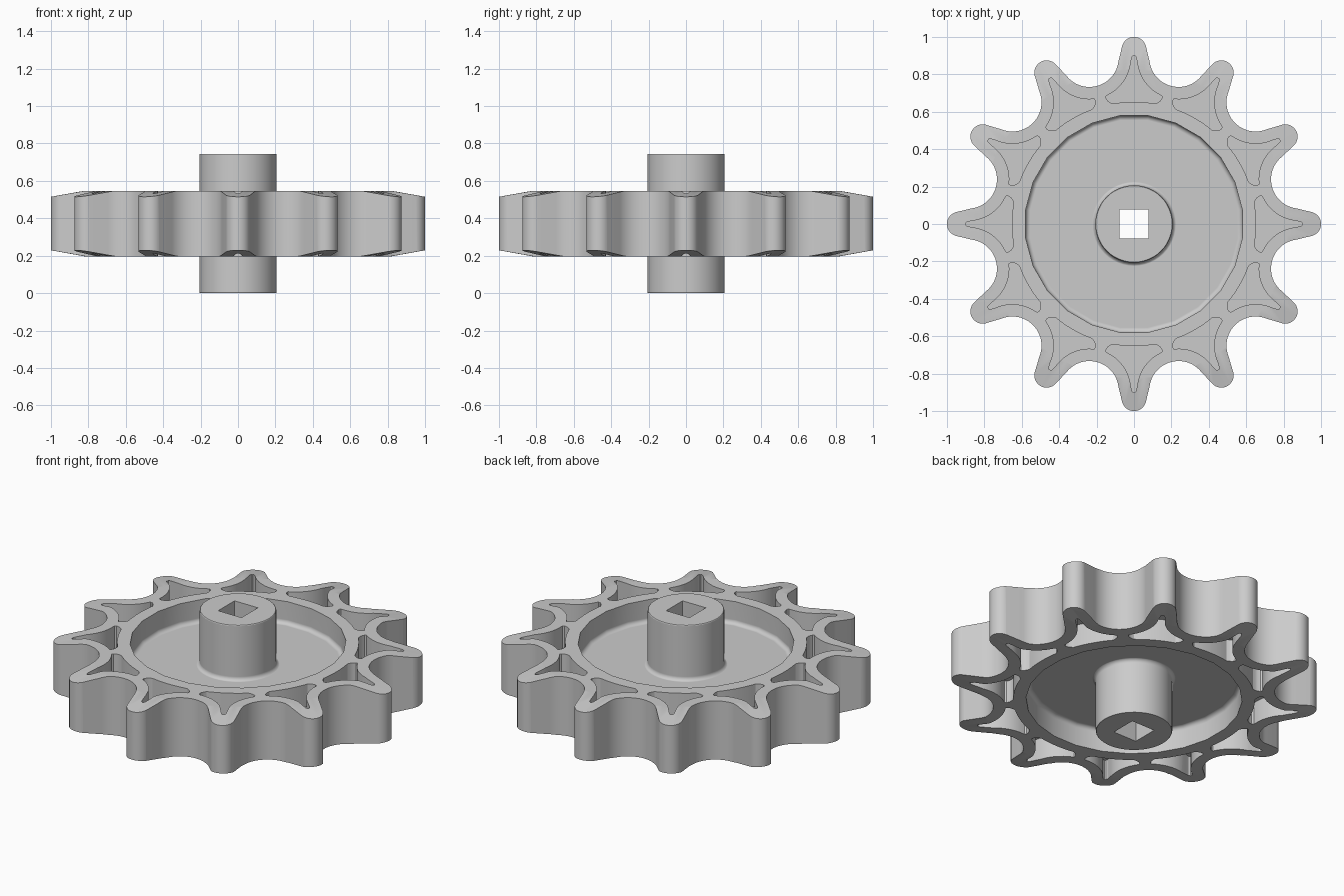
import bpy, bmesh
from math import sin, cos, radians, pi, hypot

if "Cube" in bpy.data.objects:
    bpy.data.objects.remove(bpy.data.objects["Cube"])

TEETH = 12
Z0, Z1 = 0.197, 0.547          # rim faces
W0, W1 = 0.33, 0.414           # thin web faces
TOP = 0.744                    # hub height


def new_object(name, bm):
    bmesh.ops.recalc_face_normals(bm, faces=bm.faces)
    me = bpy.data.meshes.new(name)
    bm.to_mesh(me)
    bm.free()
    ob = bpy.data.objects.new(name, me)
    bpy.context.collection.objects.link(ob)
    return ob


def prism(bm, pts, z0, z1):
    a = [bm.verts.new((x, y, z0)) for x, y in pts]
    b = [bm.verts.new((x, y, z1)) for x, y in pts]
    bm.faces.new(a[::-1])
    bm.faces.new(b)
    for i in range(len(pts)):
        j = (i + 1) % len(pts)
        bm.faces.new((a[i], a[j], b[j], b[i]))


def lathe(bm, profile, n, phase=0.0):
    """Closed solid of revolution; profile runs bottom to top, off the axis."""
    rings = [[bm.verts.new((r * cos(phase + 2 * pi * k / n),
                            r * sin(phase + 2 * pi * k / n), z))
              for k in range(n)] for r, z in profile]
    for a, b in zip(rings, rings[1:]):
        for k in range(n):
            j = (k + 1) % n
            bm.faces.new((a[k], a[j], b[j], b[k]))
    bm.faces.new(rings[0][::-1])
    bm.faces.new(rings[-1])


def arc(cx, cy, r, a0, a1, n):
    return [(cx + r * cos(radians(a0 + (a1 - a0) * i / n)),
             cy + r * sin(radians(a0 + (a1 - a0) * i / n))) for i in range(n + 1)]


def turned(pts, a):
    return [(x * cos(a) - y * sin(a), x * sin(a) + y * cos(a)) for x, y in pts]


def boolean(target, tool, op):
    tool.hide_render = True
    m = target.modifiers.new(op, 'BOOLEAN')
    m.operation, m.object, m.solver = op, tool, 'EXACT'
    bpy.context.view_layer.objects.active = target
    bpy.ops.object.modifier_apply(modifier=m.name)
    bpy.data.objects.remove(tool)


# Toothed outline: roller seat arc flowing into a rounded tip
CX, CY = 0.92 * cos(radians(15)), 0.92 * sin(radians(15))
half = arc(CX, CY, 0.156, 195, 262, 12) + arc(0.934, 0, 0.066, 72, 0, 9)
tooth = [(x, -y) for x, y in half] + half[-2:0:-1]
outline = []
for k in range(TEETH):
    outline += turned(tooth, 2 * pi * k / TEETH)
bm = bmesh.new()
prism(bm, outline, Z0, Z1)
sprocket = new_object("sprocket", bm)

# Tapered tooth faces
bm = bmesh.new()
lathe(bm, [(0.82, Z0 - 0.0005), (1.1, Z0 + 0.05), (1.1, Z1 - 0.05), (0.82, Z1 + 0.0005)], 96)
boolean(sprocket, new_object("taper_helper", bm), 'INTERSECT')

# Star-shaped pocket in each tooth, with rounded corners
side = [(0.650, 0.128), (0.658, 0.140), (0.672, 0.150), (0.684, 0.150)]
side += arc(CX, CY, 0.222, 206, 264, 10) + [(0.893, 0.011), (0.9, 0.004)]
base = arc(0, 0, 0.653, -10, 10, 8)
pocket = base + side + [(x, -y) for x, y in side[::-1]]

# Pockets and dished recesses, cut from both faces
bm = bmesh.new()
for k in range(TEETH):
    p = turned(pocket, 2 * pi * k / TEETH)
    prism(bm, p, W1, Z1 + 0.1)
    prism(bm, p, Z0 - 0.1, W0)
F = 0.025
fil = arc(0.584 - F, W1 + F, F, 270, 360, 6)
lathe(bm, fil + [(0.584, Z1 + 0.1)], 24, pi / 24)
low = [(r, W0 + W1 - z) for r, z in fil]
lathe(bm, [(0.584, Z0 - 0.1)] + low[::-1], 24, pi / 24)
boolean(sprocket, new_object("recess_helper", bm), 'DIFFERENCE')

# Hub with softened ends and fillets into the web
R, B = 0.207, 0.006
upper = [(R + F, W1 - 0.01)] + arc(R + F, W1 + F - 0.001, F, 270, 180, 6)
upper += arc(R - B, TOP - B, B, 0, 90, 3)
lower = [(r, TOP - z) for r, z in upper[::-1]]
bm = bmesh.new()
lathe(bm, lower + upper, 48)
boolean(sprocket, new_object("hub_helper", bm), 'UNION')

# Square shaft hole
s = 0.077
bm = bmesh.new()
prism(bm, [(-s, -s), (s, -s), (s, s), (-s, s)], -0.1, TOP + 0.1)
boolean(sprocket, new_object("shaft_helper", bm), 'DIFFERENCE')

# Smooth shading with crisp edges
bpy.ops.object.select_all(action='DESELECT')
sprocket.select_set(True)
bpy.context.view_layer.objects.active = sprocket
bpy.ops.object.shade_smooth_by_angle(angle=radians(30))
w = sprocket.modifiers.new("weighted", 'WEIGHTED_NORMAL')
w.keep_sharp = True
